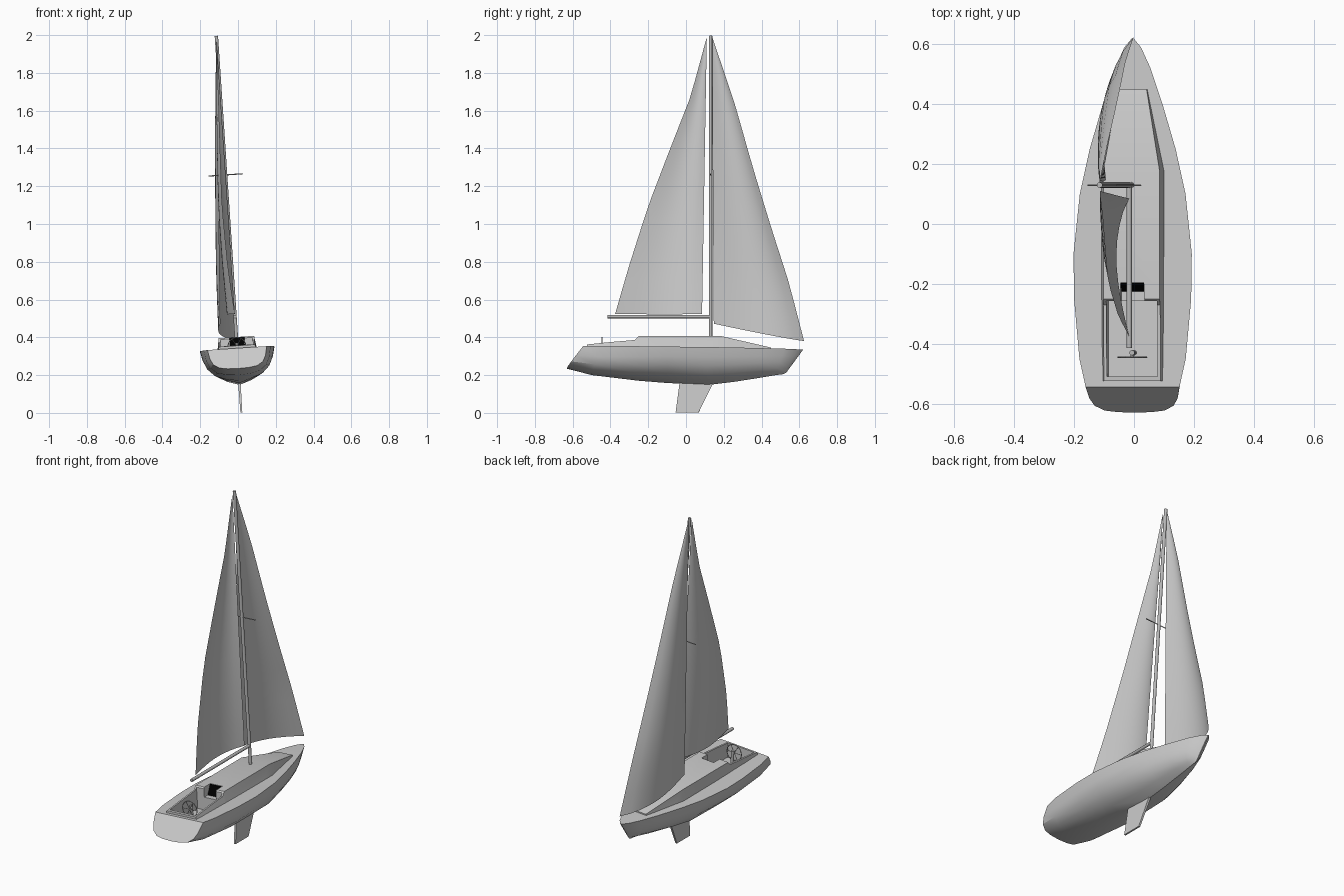
import bpy, bmesh, math
from mathutils import Matrix, Vector

if "Cube" in bpy.data.objects:
    bpy.data.objects.remove(bpy.data.objects["Cube"], do_unlink=True)

# The whole boat heels a little towards its right side
PIVOT = Vector((0, 0, 0.27))
HEEL = Matrix.Translation(PIVOT) @ Matrix.Rotation(math.radians(-3.8), 4, 'Y') @ Matrix.Translation(-PIVOT)


def material(name, value):
    mat = bpy.data.materials.new(name)
    mat.use_nodes = True
    mat.diffuse_color = (value, value, value, 1)
    mat.node_tree.nodes["Principled BSDF"].inputs["Base Color"].default_value = (value, value, value, 1)
    return mat


LIGHT = material("light grey", 0.6)
SPAR = material("spar grey", 0.48)
BLACK = material("black", 0.0)


def make(name, bm, mat, fix=True):
    if fix:
        bmesh.ops.recalc_face_normals(bm, faces=bm.faces)
    mesh = bpy.data.meshes.new(name)
    bm.to_mesh(mesh)
    bm.free()
    mesh.transform(HEEL)
    mesh.materials.append(mat)
    ob = bpy.data.objects.new(name, mesh)
    bpy.context.collection.objects.link(ob)
    return ob


def activate(ob):
    bpy.ops.object.select_all(action='DESELECT')
    ob.select_set(True)
    bpy.context.view_layer.objects.active = ob


def smooth(ob, angle=35):
    activate(ob)
    bpy.ops.object.shade_smooth_by_angle(angle=math.radians(angle))


def loft(name, rings, mat):
    """Closed solid through rings of equal length."""
    bm = bmesh.new()
    rows = [[bm.verts.new(p) for p in ring] for ring in rings]
    n = len(rows[0])
    for a, b in zip(rows, rows[1:]):
        for i in range(n):
            j = (i + 1) % n
            bm.faces.new((a[i], a[j], b[j], b[i]))
    bm.faces.new(rows[0])
    bm.faces.new(rows[-1])
    return make(name, bm, mat)


def box(name, lo, hi, mat):
    def ring(z):
        return [(lo[0], lo[1], z), (hi[0], lo[1], z), (hi[0], hi[1], z), (lo[0], hi[1], z)]
    return loft(name, [ring(lo[2]), ring(hi[2])], mat)


def rod(name, a, b, radius, mat, sides=10):
    a, b = Vector(a), Vector(b)
    d = b - a
    bm = bmesh.new()
    place = Matrix.Translation((a + b) / 2) @ d.to_track_quat('Z', 'Y').to_matrix().to_4x4()
    bmesh.ops.create_cone(bm, cap_ends=True, segments=sides, radius1=radius, radius2=radius,
                          depth=d.length, matrix=place)
    ob = make(name, bm, mat)
    smooth(ob, 50)
    return ob


def boolean(ob, other, operation):
    mod = ob.modifiers.new(operation.lower(), 'BOOLEAN')
    mod.operation = operation
    mod.solver = 'EXACT'
    mod.object = other
    activate(ob)
    bpy.ops.object.modifier_apply(modifier=mod.name)
    bpy.data.objects.remove(other, do_unlink=True)


# Hull stations: deck y, keel y, half beam, deck z, keel z, bottom flatness
STATIONS = [(-.545, -.63, .157, .343, .235, 1.8), (-.45, -.5, .178, .342, .2, 1.5),
            (-.25, -.25, .196, .34, .17, 1.2), (-.1, -.1, .198, .338, .158, 1),
            (.1, .12, .177, .337, .148, 1), (.25, .26, .144, .337, .165, 1),
            (.4, .4, .1, .336, .187, 1), (.52, .475, .06, .336, .2, 1),
            (.59, .515, .028, .335, .205, 1), (.62, .53, .003, .335, .212, 1)]
SECTION = [(1, 1), (.94, .72), (.84, .48), (.64, .25), (.36, .11)]
hull_rings = []
for yd, yk, beam, zd, zk, flat in STATIONS:
    half = [(beam * w, yk + (yd - yk) * h ** flat, zk + (zd - zk) * h ** flat) for w, h in SECTION]
    hull_rings.append(half + [(0, yk, zk)] + [(-x, y, z) for x, y, z in reversed(half)])
hull = loft("hull", hull_rings, LIGHT)

# Coachroof and cockpit coaming: y, half width at deck, half width on top, top z
ROOF = [(-.525, .107, .095, .356), (-.41, .107, .095, .368), (-.27, .107, .095, .38),
        (-.25, .107, .094, .402), (.18, .107, .094, .402), (.45, .052, .047, .343)]
roof = loft("coachroof", [[(-b, y, .32), (b, y, .32), (t, y, z), (-t, y, z)] for y, b, t, z in ROOF], LIGHT)
boolean(hull, roof, 'UNION')

# Cockpit well and companionway opening
boolean(hull, box("cockpit_cutter", (-.085, -.51, .27), (.085, -.257, .6), LIGHT), 'DIFFERENCE')
boolean(hull, box("companionway_cutter", (-.037, -.3, .345), (.043, -.195, .6), LIGHT), 'DIFFERENCE')
smooth(hull, 28)

# Sloping black companionway door
loft("companionway_door", [[(x, -.226, .346), (x, -.222, .346), (x, -.195, .4), (x, -.199, .4)]
                           for x in (-.036, .042)], BLACK)

# Keel fin
loft("keel", [[(s * .007, -.03, .19), (s * .007, .16, .19), (s * .005, .067, .002), (s * .005, -.055, .002)]
              for s in (-1, 1)], LIGHT)

# Spars
rod("mast", (0, .13, .39), (0, .13, 2), .0095, SPAR)
rod("boom", (0, .125, .51), (0, -.415, .51), .009, SPAR)
rod("spreader", (-.09, .13, 1.262), (.09, .13, 1.262), .003, SPAR, 6)


def along(points, t):
    """Point at parameter t on an evenly numbered polyline."""
    f = t * (len(points) - 1)
    i = min(int(f), len(points) - 2)
    return Vector(points[i]).lerp(Vector(points[i + 1]), f - i)


def sail(name, fore, aft, belly, rows=14, cols=10):
    bm = bmesh.new()
    grid = []
    for r in range(rows + 1):
        t = r / rows
        a, b = along(fore, t), along(aft, t)
        line = []
        for c in range(cols + 1):
            s = c / cols
            p = a.lerp(b, s)
            p.x -= belly * math.sin(math.pi * s ** .8) * (1 - t ** 2)
            line.append(bm.verts.new(p))
        grid.append(line)
    for a, b in zip(grid, grid[1:]):
        for c in range(cols):
            bm.faces.new((a[c], b[c], b[c + 1], a[c + 1]))
    ob = make(name, bm, LIGHT, fix=False)
    smooth(ob, 40)
    return ob


# Mainsail on the boom, headsail out to the right
MAIN_EDGE = [(0, -.375, .525), (-.02, -.305, .77), (-.03, -.2, 1.1), (-.02, -.085, 1.4),
             (-.01, .025, 1.68), (0, .105, 1.975)]
sail("mainsail", [(0, .085, .525), (0, .11, 1.985)], MAIN_EDGE, .042)
HEAD_EDGE = [(.006, .625, .38), (0, .545, .69), (0, .455, .97), (0, .36, 1.28),
             (0, .255, 1.65), (0, .14, 1.99)]
sail("headsail", HEAD_EDGE, [(-.08, .147, .478), (0, .137, 1.99)], .055)

# Steering wheel and pedestal
HUB = Vector((0, -.445, .352))
RIM = .048


def rim_point(k, n):
    a = 2 * math.pi * k / n
    return HUB + Vector((math.cos(a), 0, math.sin(a))) * RIM


for k in range(16):
    rod("wheel_rim", rim_point(k, 16), rim_point(k + 1, 16), .0025, SPAR, 6)
for k in range(6):
    rod("wheel_spoke", HUB, rim_point(k, 6), .0018, SPAR, 6)
rod("wheel_hub", HUB, HUB + Vector((0, .02, 0)), .006, SPAR)
rod("wheel_pedestal", (0, -.43, .268), (0, -.43, .37), .009, SPAR)
